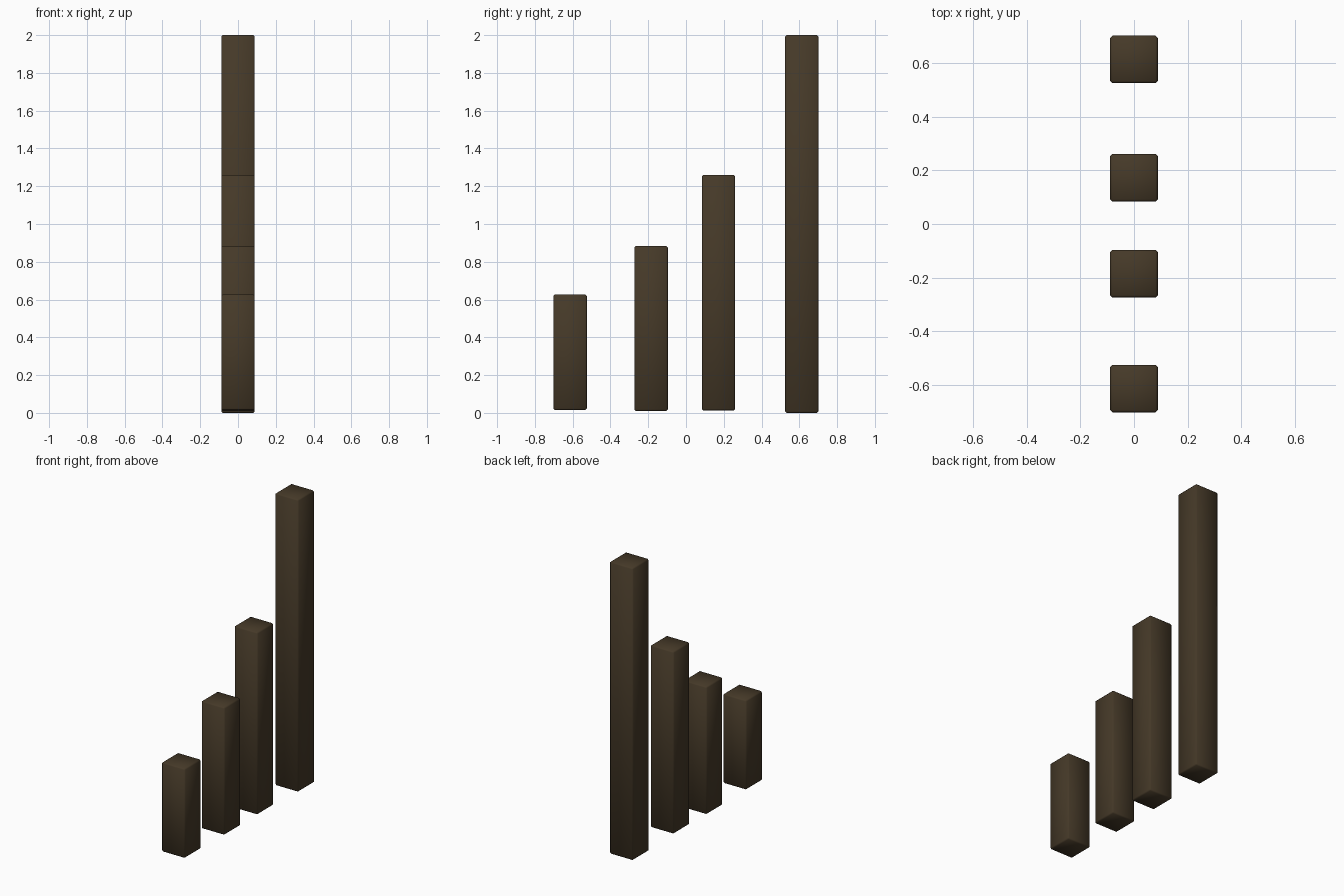
import bpy

if "Cube" in bpy.data.objects:
    bpy.data.objects.remove(bpy.data.objects["Cube"])

# One dark timber colour for every post
wood = bpy.data.materials.new("dark_brown_wood")
wood.diffuse_color = (0.06, 0.041, 0.021, 1)
wood.use_nodes = True
wood.node_tree.nodes["Principled BSDF"].inputs["Base Color"].default_value = wood.diffuse_color

WIDTH = 0.177
BEVEL = 0.008


def post(name, y, bottom, top):
    """Square post with narrow chamfered edges, smooth shaded."""
    bpy.ops.mesh.primitive_cube_add(size=1, location=(0, y, (bottom + top) / 2))
    ob = bpy.context.object
    ob.name = name
    ob.scale = (WIDTH, WIDTH, top - bottom)
    bpy.ops.object.transform_apply(location=False, rotation=False, scale=True)
    ob.data.materials.append(wood)
    bevel = ob.modifiers.new("chamfer", 'BEVEL')
    bevel.width = BEVEL
    bevel.segments = 1
    bpy.ops.object.shade_smooth()


# Row of posts rising from front to back
post("shortest_post", -0.613, 0.015, 0.627)
post("short_post", -0.185, 0.01, 0.883)
post("tall_post", 0.172, 0.013, 1.26)
post("tallest_post", 0.613, 0.0, 2.0)
